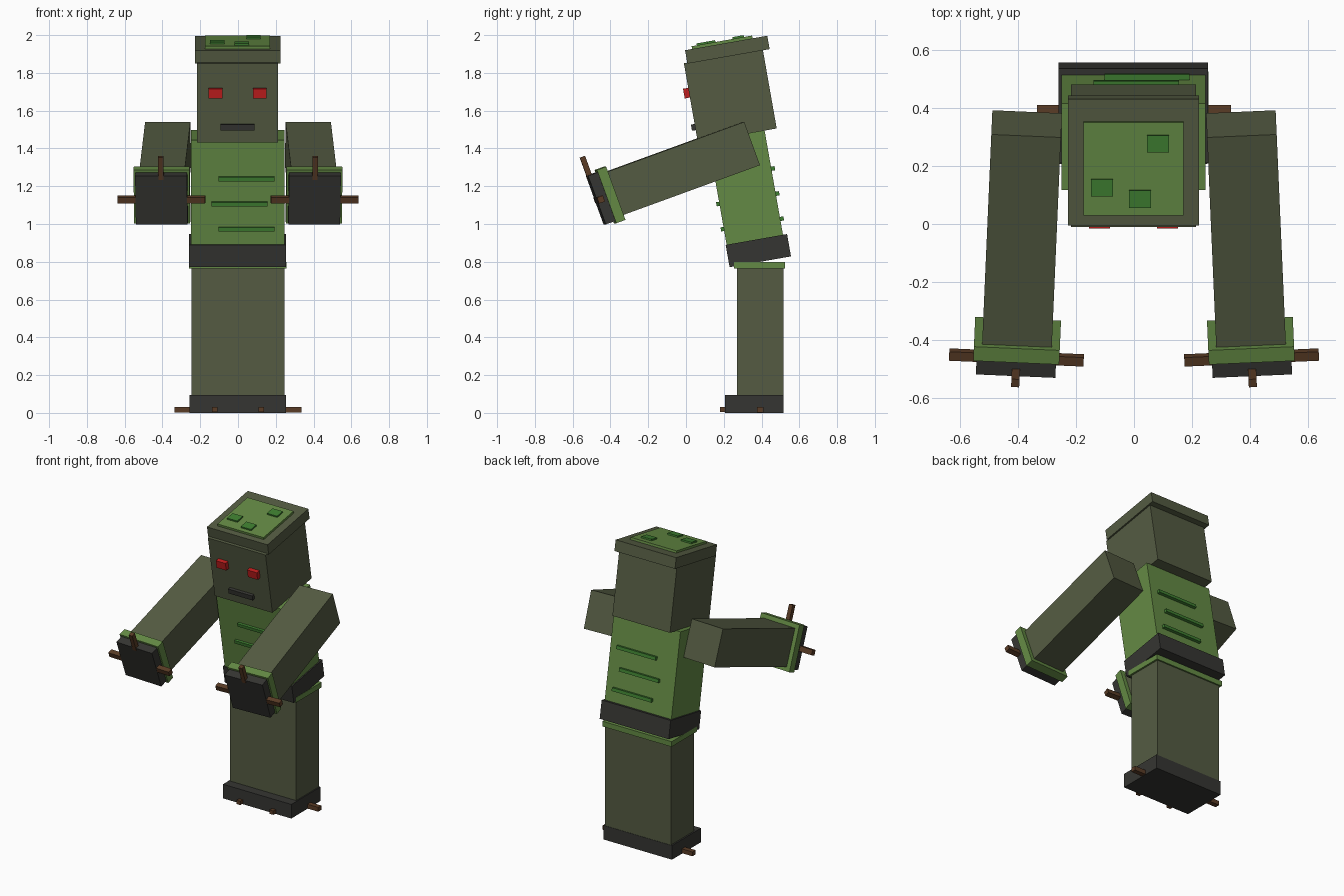
import bpy, bmesh, math
from mathutils import Matrix, Vector

if "Cube" in bpy.data.objects:
    bpy.data.objects.remove(bpy.data.objects["Cube"])


def material(name, rgb):
    m = bpy.data.materials.new(name)
    m.diffuse_color = (*rgb, 1)
    m.use_nodes = True
    m.node_tree.nodes["Principled BSDF"].inputs["Base Color"].default_value = m.diffuse_color
    return m


OLIVE = material("olive", (0.089, 0.105, 0.055))
GREEN = material("light green", (0.127, 0.254, 0.058))
DEEP = material("deep green", (0.048, 0.21, 0.03))
CHARCOAL = material("charcoal", (0.036, 0.036, 0.032))
RED = material("red", (0.55, 0.013, 0.013))
BROWN = material("brown", (0.102, 0.045, 0.019))


def box(name, mat, x, y, z, frame=Matrix()):
    """Box from (min, max) ranges, placed in a tilted part frame."""
    size = Vector((x[1] - x[0], y[1] - y[0], z[1] - z[0]))
    centre = Vector((sum(x) / 2, sum(y) / 2, sum(z) / 2))
    bm = bmesh.new()
    bmesh.ops.create_cube(bm, size=1, matrix=Matrix.Diagonal((*size, 1)))
    mesh = bpy.data.meshes.new(name)
    bm.to_mesh(mesh)
    bm.free()
    mesh.materials.append(mat)
    ob = bpy.data.objects.new(name, mesh)
    ob.matrix_world = frame @ Matrix.Translation(centre)
    bpy.context.collection.objects.link(ob)
    return ob


def frame(loc, pitch, yaw=0):
    return (Matrix.Translation(loc) @ Matrix.Rotation(math.radians(yaw), 4, 'Z')
            @ Matrix.Rotation(math.radians(pitch), 4, 'X'))


# Legs, boots and toes
box("legs", OLIVE, (-.247, .245), (.27, .515), (.08, .77))
box("leg_trim", GREEN, (-.26, .257), (.253, .525), (.765, .80))
box("boots", CHARCOAL, (-.257, .253), (.207, .517), (0, .095))
for s in (-1, 1):
    box("front_toe", BROWN, (s * .123 - .014, s * .123 + .014), (.18, .25), (.004, .03))
    box("side_toe", BROWN, sorted((s * .2, s * .335)), (.377, .41), (.003, .032))

# Forward-leaning torso with belt and stripes passing through it
torso = frame((0, .383, .859), 10)
box("belt", CHARCOAL, (-.26, .255), (-.165, .165), (-.06, .06), torso)
box("torso", GREEN, (-.25, .247), (-.16, .143), (.03, .622), torso)
for z, x in ((.145, .045), (.28, .008), (.415, .045)):
    box("stripe", DEEP, (x - .147, x + .147), (-.176, .162), (z - .011, z + .011), torso)

# Head, cap and face
head = frame((0, .2715, 1.469), 10)
box("head", OLIVE, (-.217, .213), (-.212, .212), (0, .425), head)
box("head_cap", OLIVE, (-.228, .224), (-.194, .248), (.42, .492), head)
box("top_plate", GREEN, (-.174, .17), (-.156, .169), (.48, .507), head)
for x, y in ((.082, .095), (-.11, -.058), (.02, -.098)):
    box("top_patch", DEEP, (x - .038, x + .038), (y - .03, y + .03), (.5, .517), head)
for x in (-.119, .115):
    box("eye", RED, (x - .036, x + .036), (-.24, -.2), (.241, .293), head)
box("mouth", CHARCOAL, (-.092, .088), (-.232, -.2), (.066, .099), head)

# Outstretched arms, each with cuff, hand and fingers
for s in (-1, 1):
    arm = frame((s * .37, .345, 1.426), 20, s * 2.5)
    box("arm", OLIVE, (-.12, .12), (-.78, 0), (-.122, .122), arm)
    box("cuff", GREEN, (-.148, .148), (-.822, -.77), (-.15, .15), arm)
    box("hand", CHARCOAL, (-.137, .137), (-.876, -.815), (-.137, .137), arm)
    box("upper_finger", BROWN, (-.014, .014), (-.879, -.85), (.115, .24), arm)
    for t in (-1, 1):
        box("side_finger", BROWN, sorted((t * .13, t * .232)), (-.875, -.842), (-.02, .014), arm)
